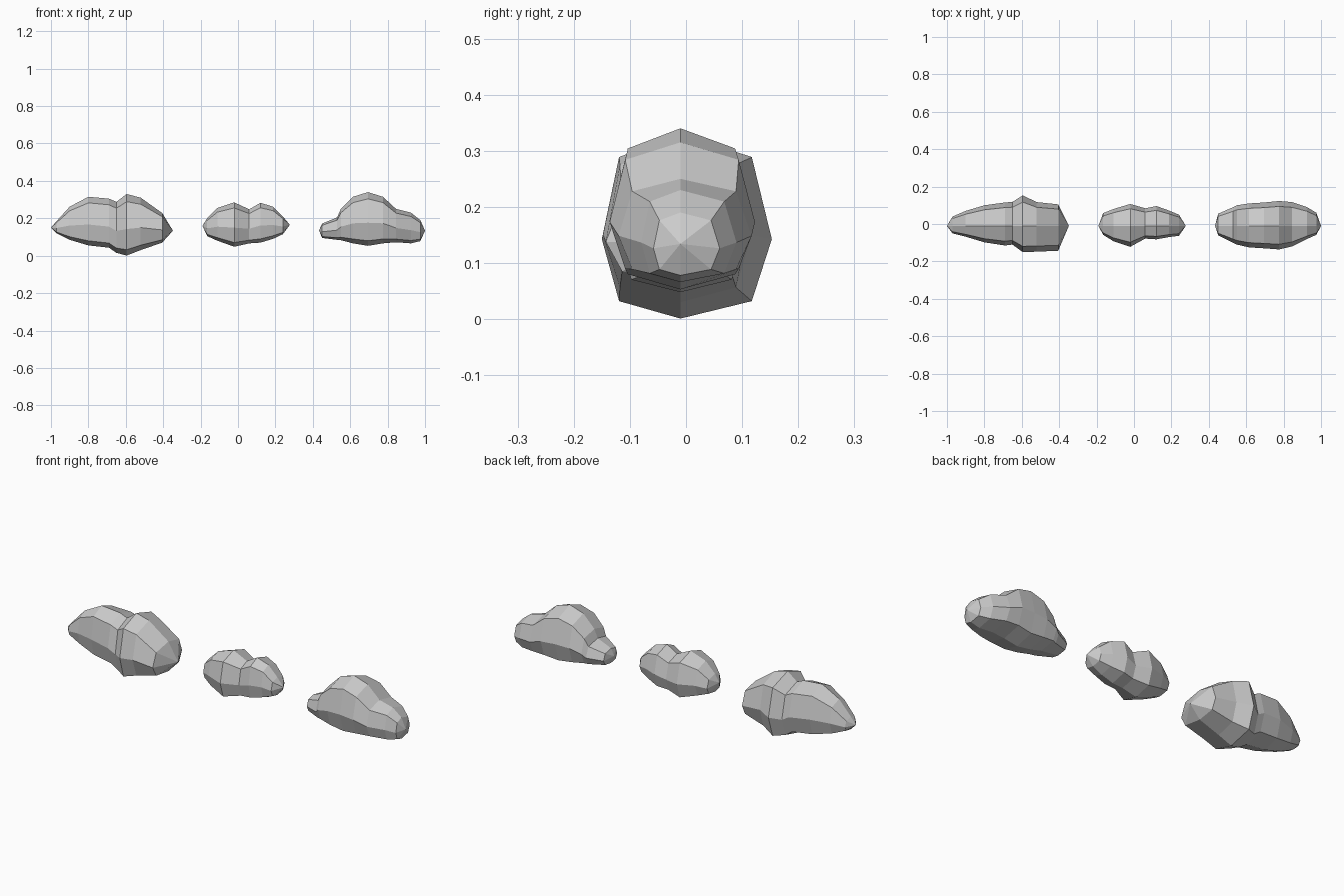
import bpy, bmesh, math

SEGMENTS = 8


def section(bm, x, z_low, z_high, y_front, y_back):
    """One boxy-round ring across the lump, widest a little below mid height."""
    y_mid = -0.01
    z_mid = z_low + 0.43 * (z_high - z_low)
    ring = []
    for i in range(SEGMENTS):
        a = 2 * math.pi * i / SEGMENTS
        c, s = round(math.cos(a), 6), round(math.sin(a), 6)
        power = 2 / 2.8
        u = math.copysign(abs(c) ** power, c)
        v = math.copysign(abs(s) ** power, s)
        width = y_back - y_mid if u > 0 else y_mid - y_front
        height = z_high - z_mid if v > 0 else z_mid - z_low
        ring.append(bm.verts.new((x, y_mid + u * width, z_mid + v * height)))
    return ring


def lump(name, left_tip, stations, right_tip):
    """Faceted lumpy body lofted from tip to tip along x."""
    bm = bmesh.new()
    rings = [section(bm, *s) for s in stations]
    for r0, r1 in zip(rings, rings[1:]):
        for i in range(SEGMENTS):
            j = (i + 1) % SEGMENTS
            bm.faces.new((r0[i], r0[j], r1[j], r1[i]))
    for tip, ring in ((left_tip, rings[0]), (right_tip, rings[-1])):
        point = bm.verts.new((tip[0], -0.01, tip[1]))
        for i in range(SEGMENTS):
            bm.faces.new((point, ring[i], ring[(i + 1) % SEGMENTS]))
    bmesh.ops.recalc_face_normals(bm, faces=bm.faces)
    mesh = bpy.data.meshes.new(name)
    bm.to_mesh(mesh)
    bm.free()
    obj = bpy.data.objects.new(name, mesh)
    bpy.context.collection.objects.link(obj)
    return obj


# Stations: x, bottom, top, front, back
# Large two-humped lump on the left
lump("left_cloud", (-1.0, 0.15), [
    (-0.97, 0.12, 0.185, -0.05, 0.04),
    (-0.90, 0.085, 0.262, -0.068, 0.07),
    (-0.80, 0.055, 0.315, -0.098, 0.10),
    (-0.69, 0.043, 0.305, -0.115, 0.115),
    (-0.65, 0.015, 0.288, -0.11, 0.118),
    (-0.595, 0.001, 0.33, -0.15, 0.153),
    (-0.52, 0.03, 0.31, -0.148, 0.117),
    (-0.405, 0.07, 0.228, -0.143, 0.105),
], (-0.348, 0.134))

# Small two-humped lump in the middle
lump("middle_cloud", (-0.19, 0.16), [
    (-0.165, 0.105, 0.20, -0.058, 0.058),
    (-0.11, 0.08, 0.255, -0.092, 0.08),
    (-0.02, 0.048, 0.285, -0.122, 0.107),
    (0.06, 0.066, 0.248, -0.078, 0.084),
    (0.12, 0.07, 0.283, -0.082, 0.096),
    (0.187, 0.09, 0.262, -0.07, 0.072),
    (0.24, 0.115, 0.21, -0.063, 0.05),
], (0.277, 0.165))

# Single-humped lump on the right
lump("right_cloud", (0.433, 0.135), [
    (0.45, 0.095, 0.172, -0.06, 0.055),
    (0.53, 0.085, 0.205, -0.10, 0.09),
    (0.55, 0.083, 0.25, -0.11, 0.10),
    (0.615, 0.066, 0.315, -0.125, 0.11),
    (0.695, 0.053, 0.34, -0.13, 0.115),
    (0.775, 0.066, 0.315, -0.136, 0.123),
    (0.845, 0.072, 0.25, -0.12, 0.117),
    (0.925, 0.066, 0.23, -0.08, 0.09),
    (0.975, 0.078, 0.19, -0.058, 0.06),
], (1.0, 0.134))
